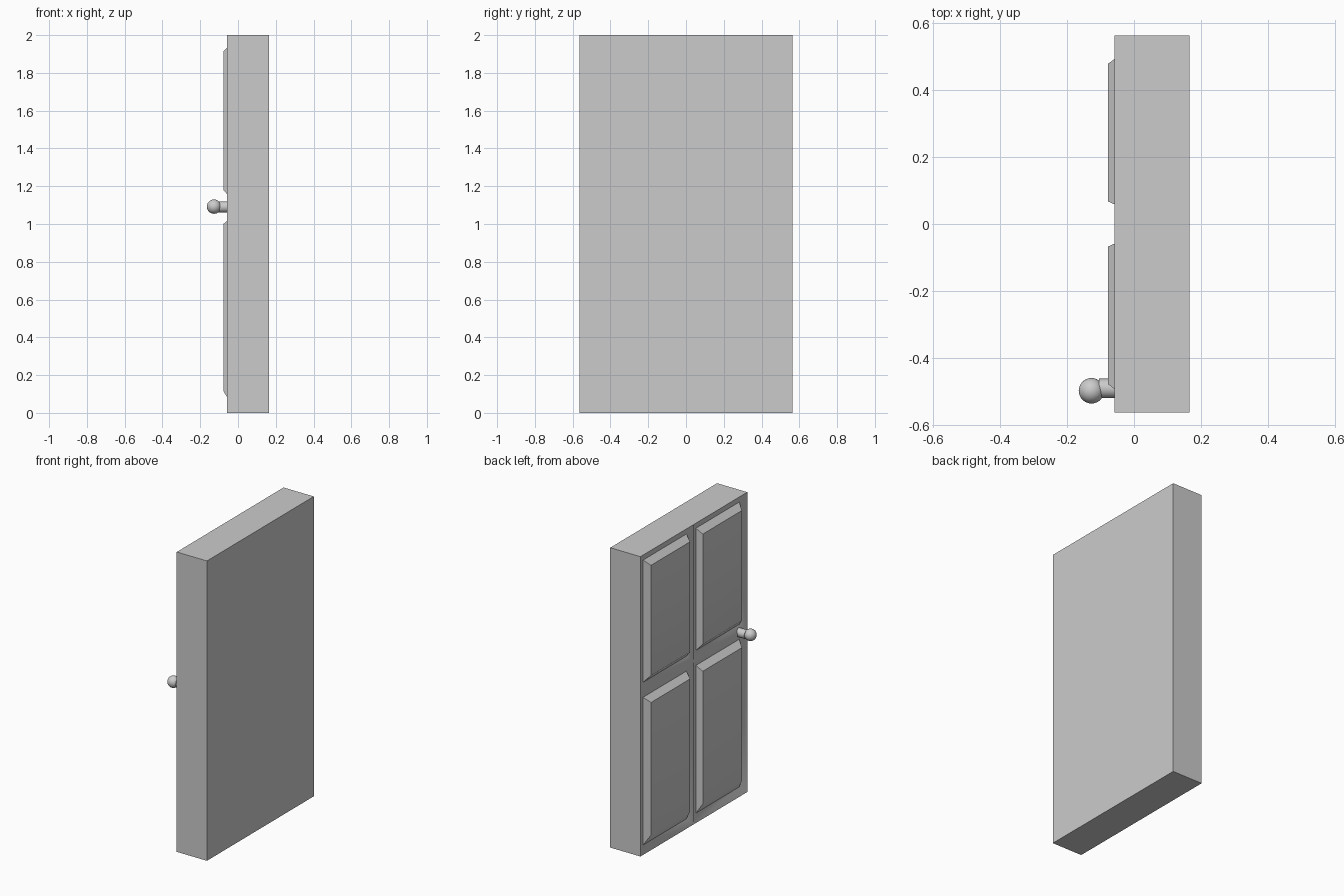
import bpy, bmesh, math

cube = bpy.data.objects.get("Cube")
if cube:
    bpy.data.objects.remove(cube, do_unlink=True)

grey = bpy.data.materials.new("plain_grey")
grey.use_nodes = True
colour = (0.6, 0.6, 0.6, 1)
grey.diffuse_color = colour
grey.node_tree.nodes["Principled BSDF"].inputs["Base Color"].default_value = colour


def finish(bm, name, angle):
    """Turn a bmesh into a smooth-shaded object that keeps sharp edges."""
    bmesh.ops.remove_doubles(bm, verts=bm.verts, dist=0.0005)
    bmesh.ops.recalc_face_normals(bm, faces=bm.faces)
    mesh = bpy.data.meshes.new(name)
    bm.to_mesh(mesh)
    bm.free()
    mesh.materials.append(grey)
    obj = bpy.data.objects.new(name, mesh)
    bpy.context.collection.objects.link(obj)
    bpy.ops.object.select_all(action='DESELECT')
    obj.select_set(True)
    bpy.context.view_layer.objects.active = obj
    bpy.ops.object.shade_smooth_by_angle(angle=math.radians(angle))
    return obj


# Door slab: four panels, each sunk along a slope and raised again
FACE, SUNK, RAISED, BACK = -0.058, -0.038, -0.077, 0.165
HALF, MIDDLE, TOP = 0.563, 1.085, 2.0
bm = bmesh.new()


def ring(x, y0, y1, z0, z1, side):
    return [bm.verts.new((x, side * y, z))
            for y, z in ((y0, z0), (y1, z0), (y1, z1), (y0, z1))]


def bridge(a, b):
    for i in range(4):
        j = (i + 1) % 4
        bm.faces.new((a[i], a[j], b[j], b[i]))


# cell, sunk and raised heights for the lower and upper rows
rows = (((0, MIDDLE), (0.05, 1.035), (0.115, 1.0)),
        ((MIDDLE, TOP), (1.135, 1.95), (1.18, 1.915)))
for side in (-1, 1):
    for cell, sunk, raised in rows:
        outer = ring(FACE, 0, HALF, *cell, side)
        groove = ring(SUNK, 0.05, 0.507, *sunk, side)
        panel = ring(RAISED, 0.067, 0.479, *raised, side)
        bridge(outer, groove)
        bridge(groove, panel)
        bm.faces.new(panel)

# Close the slab with its edges and plain back
bmesh.ops.remove_doubles(bm, verts=bm.verts, dist=0.0005)
rim = [e for e in bm.edges if e.is_boundary]
moved = bmesh.ops.extrude_edge_only(bm, edges=rim)["geom"]
for v in (g for g in moved if isinstance(g, bmesh.types.BMVert)):
    v.co.x = BACK
bmesh.ops.holes_fill(bm, edges=[e for e in bm.edges if e.is_boundary], sides=0)
finish(bm, "door_slab", 45)

# Knob: a round ball on a short stem
bm = bmesh.new()
bmesh.ops.create_uvsphere(bm, u_segments=32, v_segments=16, radius=0.038)
knob = finish(bm, "door_knob", 30)
knob.location = (-0.127, -0.498, 1.092)

bm = bmesh.new()
bmesh.ops.create_cone(bm, cap_ends=True, segments=32, radius1=0.029,
                      radius2=0.029, depth=0.075)
stem = finish(bm, "knob_stem", 30)
stem.location = (-0.0675, -0.491, 1.09)
stem.rotation_euler.y = math.radians(90)
